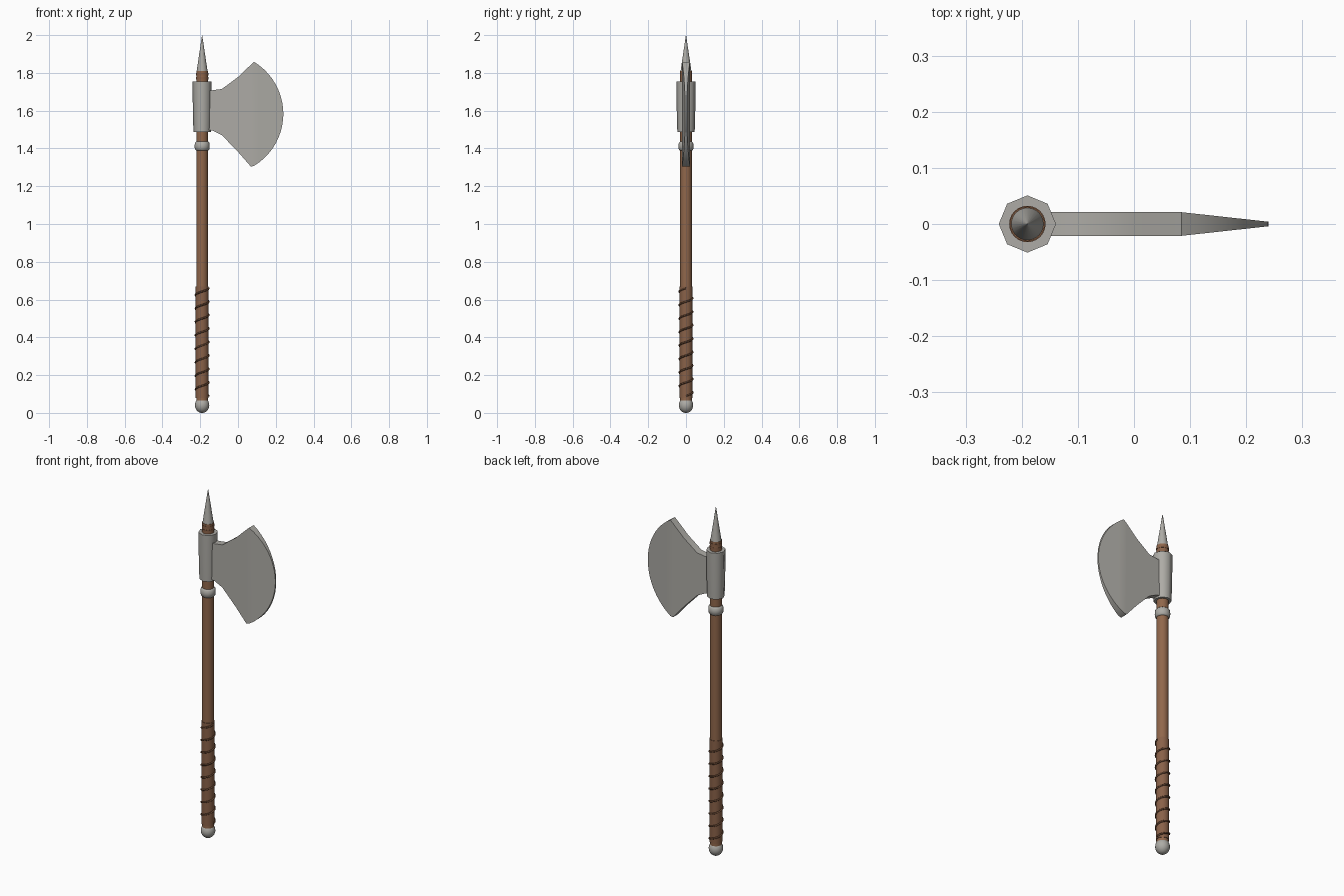
import bpy, bmesh, math

cube = bpy.data.objects.get("Cube")
if cube:
    bpy.data.objects.remove(cube, do_unlink=True)

AXIS_X = -0.19


def material(name, color):
    m = bpy.data.materials.new(name)
    m.use_nodes = True
    m.diffuse_color = (*color, 1)
    bsdf = m.node_tree.nodes["Principled BSDF"]
    bsdf.inputs["Base Color"].default_value = (*color, 1)
    bsdf.inputs["Roughness"].default_value = 0.6
    return m


steel = material("steel", (0.42, 0.41, 0.38))
wood = material("brown wood", (0.28, 0.135, 0.07))
leather = material("brown leather", (0.25, 0.12, 0.065))
cord_brown = material("dark brown cord", (0.12, 0.055, 0.028))


def finish(name, bm, mat, angle=35):
    bmesh.ops.recalc_face_normals(bm, faces=bm.faces)
    mesh = bpy.data.meshes.new(name)
    bm.to_mesh(mesh)
    bm.free()
    mesh.materials.append(mat)
    obj = bpy.data.objects.new(name, mesh)
    bpy.context.collection.objects.link(obj)
    bpy.ops.object.select_all(action="DESELECT")
    bpy.context.view_layer.objects.active = obj
    obj.select_set(True)
    bpy.ops.object.shade_smooth_by_angle(angle=math.radians(angle))
    return obj


def skin(bm, rings):
    """Join successive closed rings of vertices and cap both ends."""
    for a, b in zip(rings, rings[1:]):
        for i in range(len(a)):
            j = (i + 1) % len(a)
            bm.faces.new((a[i], a[j], b[j], b[i]))
    bm.faces.new(rings[0])
    bm.faces.new(rings[-1])


def turned(name, profile, mat, sides=24, angle=35):
    """Turn a (radius, height) profile about the shaft."""
    bm = bmesh.new()
    rings = []
    for r, z in profile:
        turns = [math.tau * i / sides for i in range(sides)]
        rings.append([bm.verts.new((AXIS_X + r * math.cos(t), r * math.sin(t), z))
                      for t in turns])
    skin(bm, rings)
    return finish(name, bm, mat, angle)


def ball(r, z0, z1, steps=10):
    """Profile of a rounded knob with small flat ends."""
    mid, half = (z0 + z1) / 2, (z1 - z0) / 2
    angles = [math.radians(-80 + 160 * i / steps) for i in range(steps + 1)]
    top = math.sin(math.radians(80))
    return [(r * math.cos(a), mid + half * math.sin(a) / top) for a in angles]


# Shaft, grip and metal fittings
turned("shaft", [(0.031, 0.06), (0.031, 1.81)], wood)
turned("grip", [(0.034, 0.08), (0.034, 0.67)], leather)
turned("pommel", ball(0.038, 0, 0.082), steel)
turned("shaft_ring", [(0.031, 1.388), (0.038, 1.395), (0.04, 1.412),
                      (0.038, 1.43), (0.031, 1.437)], steel, angle=60)
turned("spike", [(0.029, 1.808), (0.0005, 2.0)], steel)
for n, z in enumerate((1.765, 1.787)):
    turned(f"top_band_{n + 1}", [(0.0325, z), (0.0325, z + 0.012)], leather)

# Octagonal socket that holds the blade
turned("socket", [(0.046, 1.487), (0.049, 1.6), (0.051, 1.755)], steel, 8, 50)

# Cord wound around the grip
curve = bpy.data.curves.new("grip_cord", "CURVE")
curve.dimensions = "3D"
curve.bevel_depth = 0.005
curve.bevel_resolution = 1
curve.use_fill_caps = True
spline = curve.splines.new("POLY")
turns, per_turn = 8, 24
spline.points.add(turns * per_turn)
for i, p in enumerate(spline.points):
    a = math.tau * i / per_turn
    z = 0.09 + 0.57 * i / (turns * per_turn)
    p.co = (AXIS_X + 0.035 * math.cos(a), 0.035 * math.sin(a), z, 1)
curve.materials.append(cord_brown)
cord = bpy.data.objects.new("grip_cord", curve)
bpy.context.collection.objects.link(cord)

# Blade: vertical slices from the neck to the curved cutting edge
ARC_X, ARC_Z, ARC_R = -0.082, 1.583, 0.322
slices = [(-0.17, 1.5, 1.708), (-0.135, 1.495, 1.708), (-0.085, 1.47, 1.715),
          (0.0, 1.382, 1.778), (0.068, 1.304, 1.843)]
for deg in (58.8, 53, 47, 41, 35, 29, 23, 17, 11, 5, 1):
    a = math.radians(deg)
    h = ARC_R * math.sin(a)
    slices.append((ARC_X + ARC_R * math.cos(a), ARC_Z - h, ARC_Z + h))

bm = bmesh.new()
rings = []
for x, low, high in slices:
    t = 0.021 - 0.017 * max(0, x - 0.085) / 0.155
    corners = [(-t, low), (t, low), (t, high), (-t, high)]
    rings.append([bm.verts.new((x, y, z)) for y, z in corners])
skin(bm, rings)
finish("blade", bm, steel, 30)
